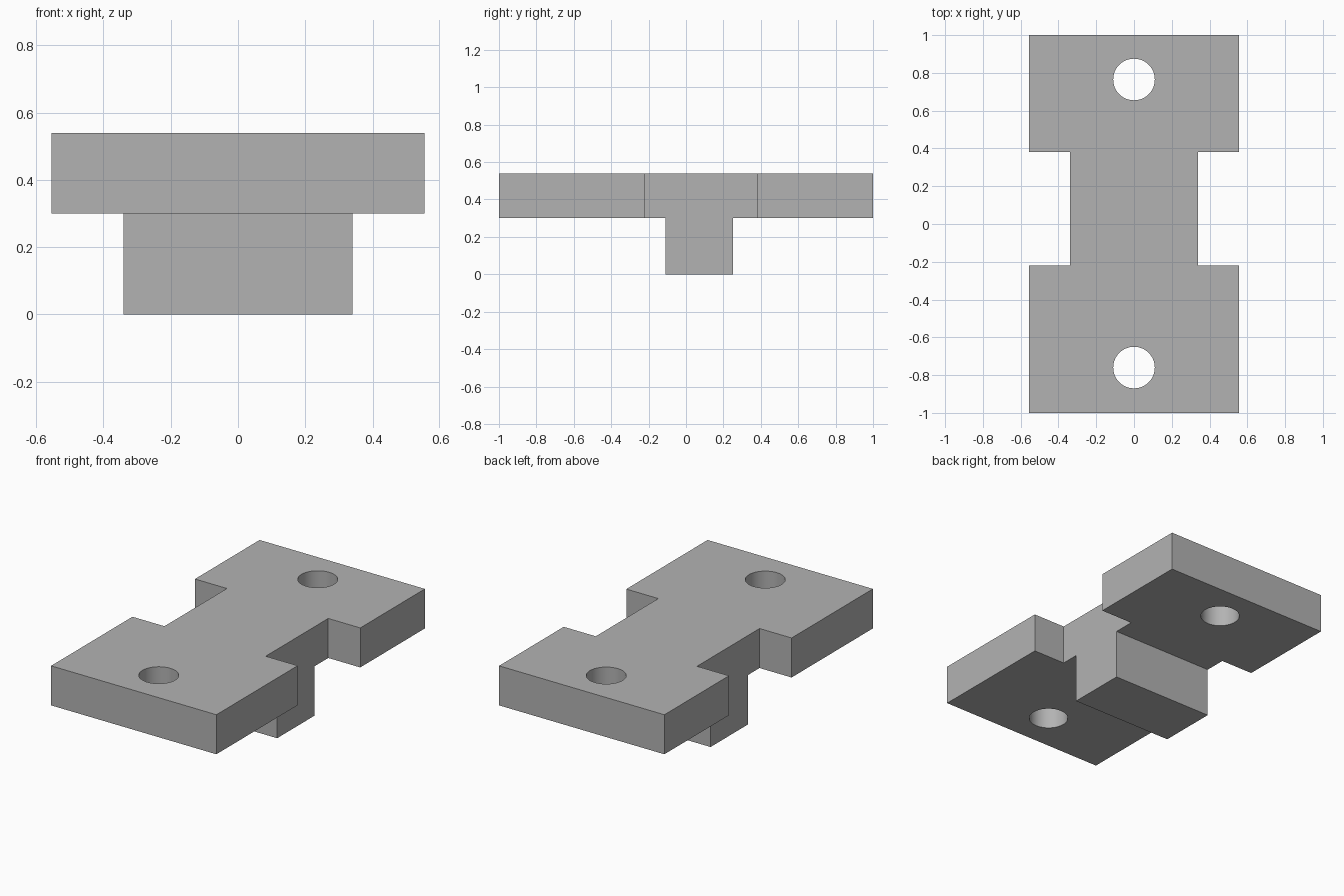
import bpy, bmesh
from mathutils import Matrix

if "Cube" in bpy.data.objects:
    bpy.data.objects.remove(bpy.data.objects["Cube"], do_unlink=True)

grey = bpy.data.materials.new("plain grey")
grey.use_nodes = True
grey.diffuse_color = (0.45, 0.45, 0.45, 1)
grey.node_tree.nodes["Principled BSDF"].inputs["Base Color"].default_value = grey.diffuse_color

HALF_W, WAIST = 0.555, 0.34
PLATE_BOTTOM, TOP = 0.30, 0.54


def finish(name, bm):
    bmesh.ops.recalc_face_normals(bm, faces=bm.faces)
    mesh = bpy.data.meshes.new(name)
    bm.to_mesh(mesh)
    bm.free()
    mesh.materials.append(grey)
    obj = bpy.data.objects.new(name, mesh)
    bpy.context.collection.objects.link(obj)
    return obj


def prism(name, outline, z0, z1):
    bm = bmesh.new()
    face = bm.faces.new([bm.verts.new((x, y, z0)) for x, y in outline])
    grown = bmesh.ops.extrude_face_region(bm, geom=[face])
    top = [v for v in grown["geom"] if isinstance(v, bmesh.types.BMVert)]
    bmesh.ops.translate(bm, verts=top, vec=(0, 0, z1 - z0))
    return finish(name, bm)


def combine(target, other, operation):
    mod = target.modifiers.new(operation.title(), "BOOLEAN")
    mod.operation, mod.solver, mod.object = operation, "EXACT", other
    bpy.context.view_layer.objects.active = target
    bpy.ops.object.modifier_apply(modifier=mod.name)
    bpy.data.objects.remove(other, do_unlink=True)


# Waisted plate, mirrored from its +x outline
side = [(HALF_W, -1), (HALF_W, -0.22), (WAIST, -0.22),
        (WAIST, 0.38), (HALF_W, 0.38), (HALF_W, 1)]
outline = side + [(-x, y) for x, y in reversed(side)]
plate = prism("mounting_plate", outline, PLATE_BOTTOM, TOP)

# Block underneath, as wide as the waist
block = [(-WAIST, -0.11), (WAIST, -0.11), (WAIST, 0.25), (-WAIST, 0.25)]
combine(plate, prism("lower_block", block, 0, PLATE_BOTTOM), "UNION")

# Bolt hole through each end
for y in (-0.76, 0.765):
    bm = bmesh.new()
    bmesh.ops.create_cone(bm, cap_ends=True, segments=64, radius1=0.11, radius2=0.11,
                          depth=1, matrix=Matrix.Translation((0, y, 0.42)))
    cutter = finish("hole_cutter", bm)
    cutter.hide_render = True
    combine(plate, cutter, "DIFFERENCE")

# Smooth hole walls, sharp edges elsewhere
bpy.ops.object.select_all(action="DESELECT")
plate.select_set(True)
bpy.context.view_layer.objects.active = plate
bpy.ops.object.shade_smooth_by_angle(angle=0.5)
